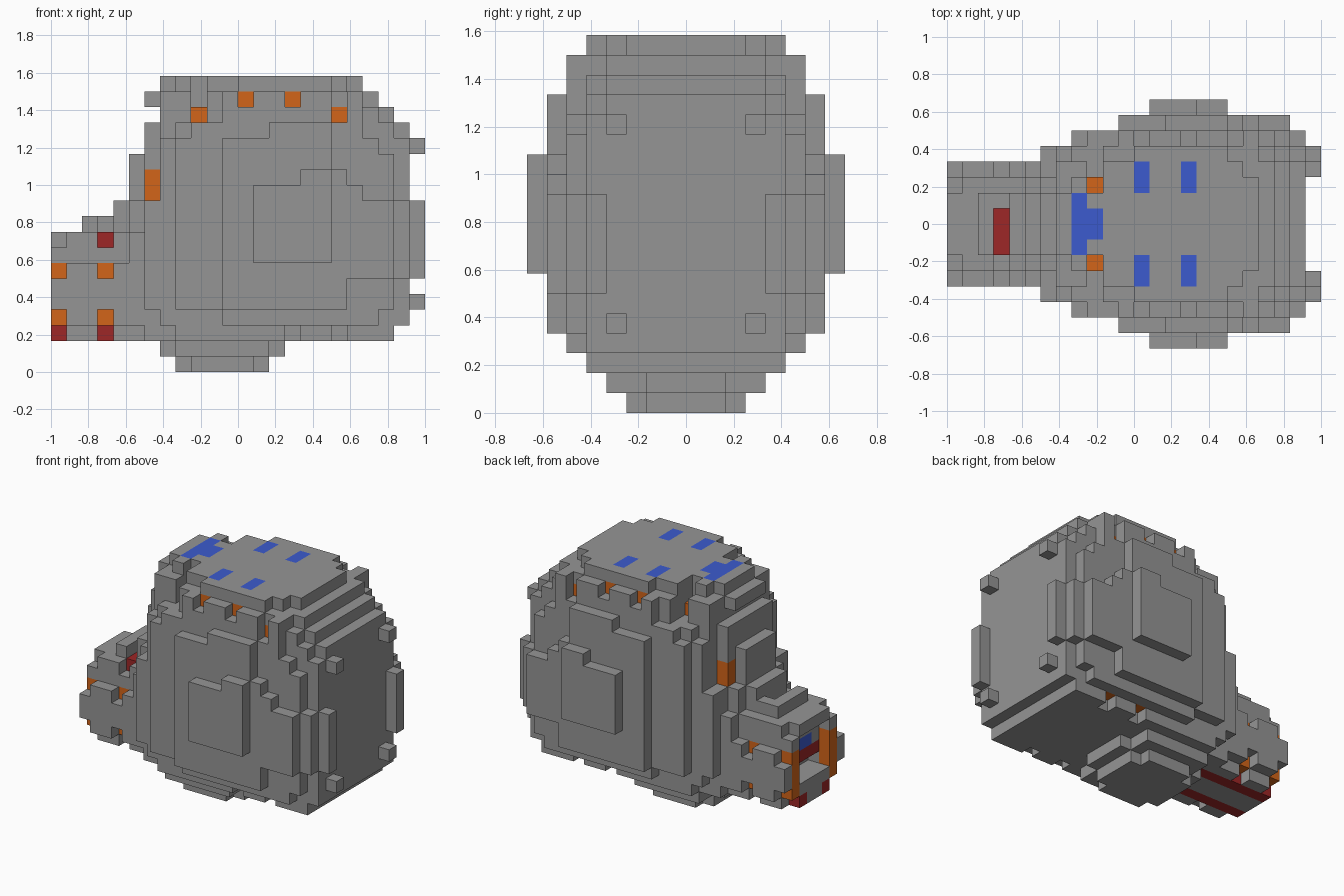
import bpy
import bmesh
from mathutils import Vector

cube = bpy.data.objects.get("Cube")
if cube:
    bpy.data.objects.remove(cube, do_unlink=True)

U = 1 / 12  # edge of one block


def material(name, rgb):
    m = bpy.data.materials.new(name)
    m.use_nodes = True
    m.diffuse_color = (*rgb, 1)
    m.node_tree.nodes["Principled BSDF"].inputs["Base Color"].default_value = (*rgb, 1)
    return m


GREY, ORANGE, BLUE, RED = range(4)
MATERIALS = [material("hull grey", (0.3, 0.3, 0.3)),
             material("glow orange", (0.65, 0.13, 0.01)),
             material("window blue", (0.045, 0.105, 0.62)),
             material("trim red", (0.34, 0.02, 0.02))]


def cells(x0, x1, y0, y1, z0, z1):
    return [(x, y, z) for x in range(x0, x1) for y in range(y0, y1) for z in range(z0, z1)]


def both(x0, x1, y0, y1, z0, z1):
    """Block range mirrored across the centre plane."""
    return cells(x0, x1, y0, y1, z0, z1) + cells(x0, x1, -y1, -y0, z0, z1)


def fill(grid, block, colour=GREY):
    grid.update((c, colour) for c in block)


def carve(grid, block):
    for c in block:
        grid.pop(c, None)


def slabs(grid, rows):
    for x0, x1, half, z0, z1 in rows:
        fill(grid, cells(x0, x1, -half, half, z0, z1))


def build(name, grid):
    """Skin the outside of the blocks and merge flat areas."""
    bm = bmesh.new()
    corners = {}

    def vert(p):
        key = tuple(p)
        if key not in corners:
            corners[key] = bm.verts.new(Vector(key) * U)
        return corners[key]

    for cell, colour in grid.items():
        for axis in range(3):
            for side in (0, 1):
                near = list(cell)
                near[axis] += 2 * side - 1
                if tuple(near) in grid:
                    continue
                quad = []
                for a, b in ((0, 0), (1, 0), (1, 1), (0, 1)):
                    p = list(cell)
                    p[axis] += side
                    p[(axis + 1) % 3] += a
                    p[(axis + 2) % 3] += b
                    quad.append(vert(p))
                face = bm.faces.new(quad if side else quad[::-1])
                face.material_index = colour
    bmesh.ops.dissolve_limit(bm, angle_limit=0.01, verts=bm.verts, edges=bm.edges,
                             delimit={'MATERIAL'})
    mesh = bpy.data.meshes.new(name)
    bm.to_mesh(mesh)
    bm.free()
    for m in MATERIALS:
        mesh.materials.append(m)
    bpy.context.collection.objects.link(bpy.data.objects.new(name, mesh))


# Main hull with stepped side armour: x0, x1, half width, z0, z1
hull = {}
slabs(hull, [(-6, 10, 4, 2, 4), (-4, 10, 5, 2, 3), (-6, -5, 5, 4, 11), (-6, -5, 3, 11, 16),
             (-5, 11, 5, 3, 15), (-5, 11, 4, 15, 16), (-4, 10, 5, 15, 16),
             (-4, -1, 6, 4, 15), (-1, 9, 6, 3, 15), (-3, 8, 6, 15, 16),
             (9, 10, 6, 4, 14), (10, 11, 6, 6, 11),
             (-1, 7, 7, 4, 12), (7, 10, 7, 6, 11), (7, 8, 7, 11, 12), (-1, 2, 7, 12, 15),
             (2, 6, 7, 12, 16), (6, 7, 7, 12, 13),
             (1, 6, 8, 7, 12), (4, 6, 8, 12, 13)])
fill(hull, both(-6, -5, 2, 3, 11, 13), ORANGE)
fill(hull, both(-6, -5, 1, 2, 2, 3), RED)
# Lamps recessed in the underside
for x in (3, 6):
    carve(hull, both(x, x + 1, 4, 5, 2, 3))
    fill(hull, both(x, x + 1, 4, 5, 3, 4), ORANGE)
build("hull", hull)

# Roof tiers with lamp niches and skylights
roof = {}
slabs(roof, [(-5, 10, 4, 16, 17), (-3, 9, 5, 16, 17), (-1, 8, 6, 16, 18),
             (-5, 9, 4, 17, 18), (-2, 8, 5, 17, 18), (-6, -5, 2, 17, 18),
             (-5, -4, 2, 18, 19), (-4, 8, 3, 18, 19), (-2, 7, 4, 18, 19), (0, 6, 5, 18, 19)])
carve(roof, both(-3, -2, 2, 7, 16, 19))
fill(roof, both(-3, -2, 2, 3, 16, 17), ORANGE)
for x, z in ((0, 17), (3, 17), (6, 16)):
    carve(roof, both(x, x + 1, 5, 7, z, 18))
    fill(roof, both(x, x + 1, 4, 5, z, z + 1), ORANGE)
for x in (0, 3):
    fill(roof, both(x, x + 1, 2, 4, 18, 19), BLUE)
fill(roof, cells(-4, -3, -2, 2, 18, 19), BLUE)
fill(roof, cells(-3, -2, -1, 1, 18, 19), BLUE)
build("roof", roof)

# Keel under the hull
keel = {}
slabs(keel, [(-5, 3, 2, 1, 2), (-4, 2, 4, 1, 2), (-4, 2, 2, 0, 1), (-3, 1, 3, 0, 1)])
build("keel", keel)

# Neck stepping down to the nose
neck = {}
slabs(neck, [(-7, -6, 3, 2, 11), (-7, -6, 2, 11, 14), (-7, -6, 4, 3, 9),
             (-8, -7, 3, 2, 9), (-8, -7, 2, 9, 11), (-8, -7, 4, 3, 7)])
fill(neck, both(-8, -6, 1, 2, 2, 3), RED)
build("neck", neck)

# Open nose with side plates, lamp posts and red runners
nose = {}
slabs(nose, [(-12, -8, 3, 2, 8), (-12, -8, 2, 8, 9), (-11, -8, 3, 8, 9), (-10, -8, 2, 9, 10),
             (-12, -8, 4, 4, 6), (-11, -9, 4, 3, 7)])
carve(nose, cells(-12, -11, -2, 2, 4, 8))
carve(nose, cells(-11, -10, -2, 2, 4, 5))
fill(nose, cells(-11, -10, -2, 2, 5, 6), RED)
fill(nose, cells(-11, -10, -1, 1, 6, 7), BLUE)
fill(nose, both(-12, -8, 1, 2, 2, 3), RED)
for x in (-12, -9):
    carve(nose, both(x, x + 1, 2, 3, 2, 3))
    fill(nose, both(x, x + 1, 2, 3, 3, 7), ORANGE)
# Red bar set in a groove on top
carve(nose, cells(-9, -8, -3, -2, 8, 10))
carve(nose, cells(-9, -8, -2, 1, 9, 10))
fill(nose, cells(-9, -8, -2, 1, 8, 9), RED)
build("nose", nose)

# Studs and fins on the flat rear wall
studs = {}
for z in (4, 14):
    fill(studs, both(11, 12, 3, 4, z, z + 1))
fill(studs, both(11, 12, 4, 5, 6, 11))
build("rear_studs", studs)
